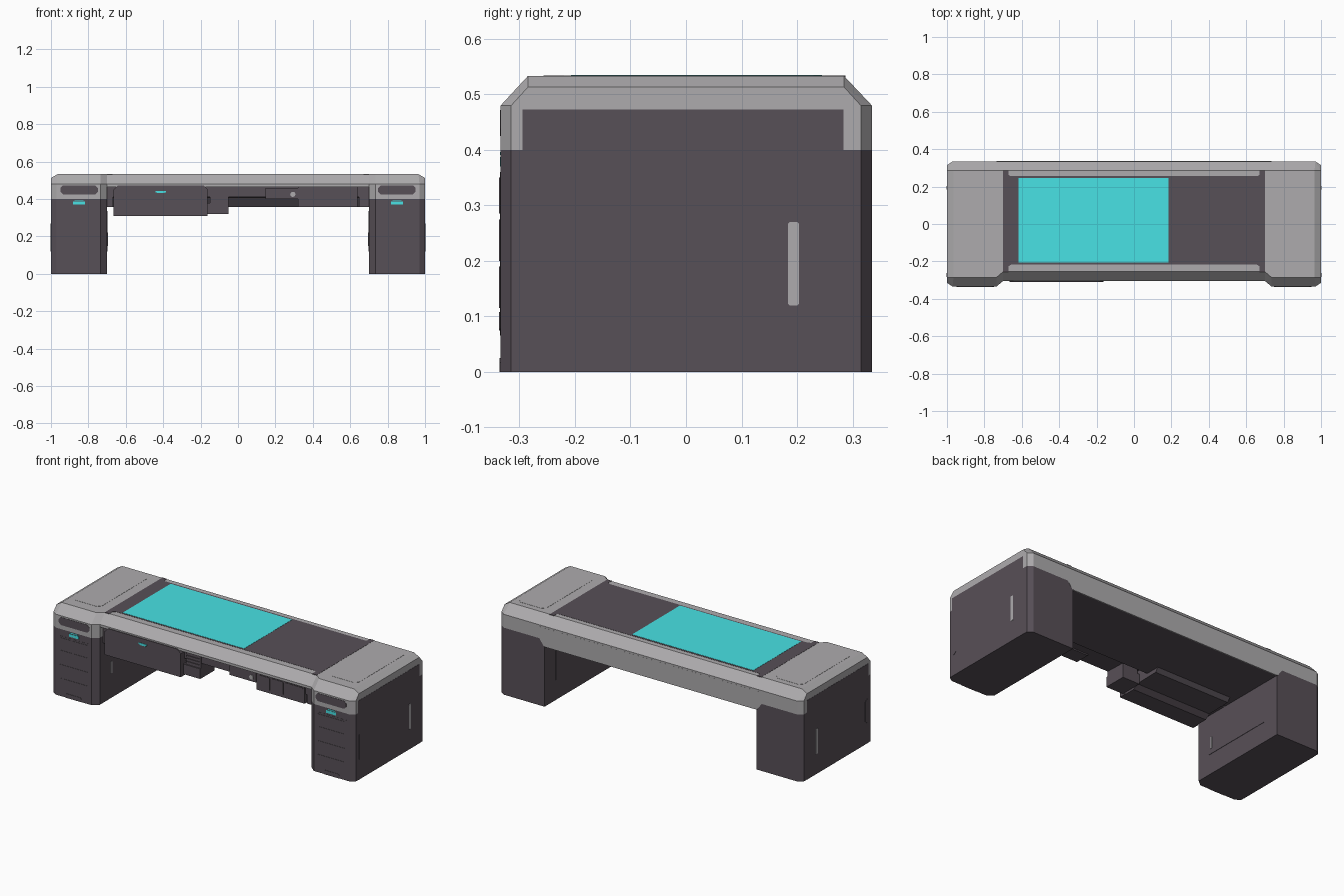
import bpy, bmesh

if "Cube" in bpy.data.objects:
    bpy.data.objects.remove(bpy.data.objects["Cube"])


def material(name, rgb):
    m = bpy.data.materials.new(name)
    m.diffuse_color = (*rgb, 1)
    m.use_nodes = True
    m.node_tree.nodes["Principled BSDF"].inputs["Base Color"].default_value = m.diffuse_color
    return m


GRAY = material("light gray shell", (0.42, 0.41, 0.42))
DARK = material("dark plum panel", (0.097, 0.08, 0.096))
CYAN = material("cyan light", (0.065, 0.76, 0.78))


def finish(bm, name, mat, mirror):
    bmesh.ops.recalc_face_normals(bm, faces=bm.faces)
    me = bpy.data.meshes.new(name)
    bm.to_mesh(me)
    bm.free()
    me.materials.append(mat)
    ob = bpy.data.objects.new(name, me)
    bpy.context.collection.objects.link(ob)
    if mirror:
        ob.modifiers.new("Mirror", "MIRROR")
    return ob


def prism(name, pts, axis, a, b, mat, mirror=False):
    """Extrude a 2D outline along an axis from a to b."""
    place = {"x": lambda p, t: (t, p[0], p[1]),
             "y": lambda p, t: (p[0], t, p[1]),
             "z": lambda p, t: (p[0], p[1], t)}[axis]
    bm = bmesh.new()
    lo = [bm.verts.new(place(p, a)) for p in pts]
    hi = [bm.verts.new(place(p, b)) for p in pts]
    bm.faces.new(lo)
    bm.faces.new(hi)
    for i in range(len(pts)):
        j = (i + 1) % len(pts)
        bm.faces.new((lo[i], lo[j], hi[j], hi[i]))
    return finish(bm, name, mat, mirror)


def rect(u0, u1, v0, v1, c=0.0, cb=None):
    """Rectangle outline with cut corners (c on top, cb on the bottom)."""
    cb = c if cb is None else cb
    low = [(u0 + cb, v0), (u1 - cb, v0)]
    if cb:
        low = [(u0, v0 + cb)] + low + [(u1, v0 + cb)]
    top = [(u1 - c, v1), (u0 + c, v1)]
    if c:
        top = [(u1, v1 - c)] + top + [(u0, v1 - c)]
    return low + top


def box(name, x, y, z, mat, mirror=False):
    return prism(name, rect(*x, *y), "z", *z, mat, mirror)


# --- Pedestals: dark bodies and chamfered light caps
plan = [(0.70, -0.305), (0.735, -0.334), (0.97, -0.334), (0.999, -0.315),
        (0.999, 0.315), (0.97, 0.335), (0.70, 0.335)]
prism("pedestal_body", plan, "z", 0.0, 0.40, DARK, True)
bm = bmesh.new()
for z in (0.40, 0.48):
    for x, y in plan:
        bm.verts.new((x, y, z))
for p in [(0.999, -0.285, 0.513), (0.999, 0.285, 0.513), (0.965, -0.285, 0.533),
          (0.965, 0.285, 0.533), (0.735, -0.285, 0.533), (0.70, -0.255, 0.533),
          (0.70, 0.285, 0.533)]:
    bm.verts.new(p)
bmesh.ops.convex_hull(bm, input=bm.verts[:])
bmesh.ops.dissolve_limit(bm, angle_limit=0.01, verts=bm.verts[:], edges=bm.edges[:])
finish(bm, "pedestal_cap", GRAY, True)
prism("cap_tray", rect(0.76, 0.94, -0.22, 0.25, 0.02), "z", 0.53, 0.534, GRAY, True)

# --- Pedestal outer sides: tall dark panel, handle, finger latch
prism("side_panel", rect(-0.295, 0.284, 0.0, 0.473), "x", 0.99, 1.0, DARK, True)
prism("side_handle", rect(0.184, 0.204, 0.12, 0.27, 0.003), "x", 0.995, 1.002, GRAY, True)
prism("side_latch", [(-0.284, 0.12), (-0.262, 0.136), (-0.262, 0.254), (-0.284, 0.27)],
      "x", 0.995, 1.002, DARK, True)

# --- Pedestal inner sides
prism("inner_door", rect(-0.22, 0.23, 0.12, 0.335), "x", 0.698, 0.71, DARK, True)
prism("inner_handle", rect(-0.205, -0.193, 0.15, 0.22), "x", 0.695, 0.70, GRAY, True)

# --- Pedestal fronts: vent, light, door with rails, toe plate
prism("front_vent", rect(0.748, 0.95, 0.425, 0.472, 0.014), "y", -0.3355, -0.32, DARK, True)
prism("front_light", rect(0.818, 0.882, 0.370, 0.387), "y", -0.3355, -0.33, CYAN, True)
prism("light_tab", rect(0.825, 0.875, 0.391, 0.396), "y", -0.3355, -0.33, CYAN, True)
prism("front_door", rect(0.75, 0.952, 0.066, 0.36, 0, 0.012), "y", -0.335, -0.32, DARK, True)
for i, (z0, z1) in enumerate([(0.075, 0.108), (0.115, 0.19), (0.20, 0.275), (0.285, 0.35)]):
    prism(f"door_rail_{i}", rect(0.76, 0.942, z0, z1), "y", -0.3365, -0.33, DARK, True)
prism("toe_plate", rect(0.80, 0.905, 0.0, 0.025, 0.008, 0), "y", -0.336, -0.33, DARK, True)

# --- Middle beam: light shell, dark stepped underside, back apron
prism("beam_shell", [(-0.305, 0.465), (-0.305, 0.48), (-0.255, 0.533), (0.285, 0.533),
                     (0.335, 0.48), (0.335, 0.465)], "x", -0.701, 0.701, GRAY)
prism("beam_underside", [(-0.275, 0.468), (-0.275, 0.41), (-0.12, 0.405), (-0.09, 0.358),
                         (0.333, 0.358), (0.333, 0.468)], "x", -0.70, 0.70, DARK)
prism("back_apron", [(-0.69, 0.357), (0.69, 0.357), (0.705, 0.36), (0.735, 0.40),
                     (0.735, 0.47), (-0.735, 0.47), (-0.735, 0.40), (-0.705, 0.36)],
      "y", 0.33, 0.3355, GRAY)

# --- Desk surface: dark inlay notched around the light strips, cyan screen
half = [(0.67, 0.287), (0.67, 0.262), (0.66, 0.256)]
front = [(0.655, -0.216), (0.67, -0.226), (0.67, -0.257)]
right = front + [(0.70, -0.257), (0.70, 0.287)] + half
left = [(-x, y) for x, y in reversed(right)]
prism("desk_inlay", right + left, "z", 0.525, 0.534, DARK)
box("desk_screen", (-0.617, 0.185), (-0.207, 0.245), (0.528, 0.535), CYAN)

# --- Under-desk drawer on the left
prism("drawer_front", rect(-0.665, -0.162, 0.31, 0.472, 0.022, 0), "y", -0.309, -0.27, DARK)
prism("drawer_box", [(-0.28, 0.31), (-0.20, 0.31), (-0.17, 0.332), (-0.02, 0.335),
                     (0.0, 0.36), (0.0, 0.42), (-0.28, 0.42)], "x", -0.66, -0.165, DARK)
prism("drawer_light", rect(-0.44, -0.386, 0.436, 0.444), "y", -0.311, -0.30, CYAN)
prism("drawer_light_tab", rect(-0.434, -0.392, 0.431, 0.436), "y", -0.311, -0.30, CYAN)
box("drawer_end", (-0.70, -0.668), (-0.275, -0.10), (0.358, 0.466), DARK)

# --- Small vented unit beside the drawer
box("vent_unit_base", (-0.162, -0.05), (-0.285, -0.15), (0.32, 0.38), DARK)
box("vent_unit_top", (-0.15, -0.05), (-0.278, -0.15), (0.38, 0.466), DARK)
for i in range(4):
    z = 0.388 + i * 0.018
    box(f"vent_slat_{i}", (-0.145, -0.055), (-0.282, -0.27), (z, z + 0.012), DARK)

# --- Control box with knob, and the equipment module on the right
box("control_box", (0.148, 0.322), (-0.29, -0.20), (0.40, 0.458), DARK)
bm = bmesh.new()
bmesh.ops.create_cone(bm, cap_ends=True, segments=12, radius1=0.014, radius2=0.014, depth=0.012)
for v in bm.verts:
    v.co = (v.co.x + 0.293, v.co.z - 0.288, v.co.y + 0.425)
finish(bm, "control_knob", GRAY, False)
box("equipment_module", (0.322, 0.64), (-0.285, -0.17), (0.357, 0.468), DARK)
box("module_end", (0.648, 0.70), (-0.275, -0.17), (0.357, 0.468), DARK)
for i, (x0, x1) in enumerate([(0.335, 0.41), (0.42, 0.50), (0.51, 0.63)]):
    prism(f"module_panel_{i}", rect(x0, x1, 0.37, 0.45, 0.006), "y", -0.288, -0.28, DARK)
